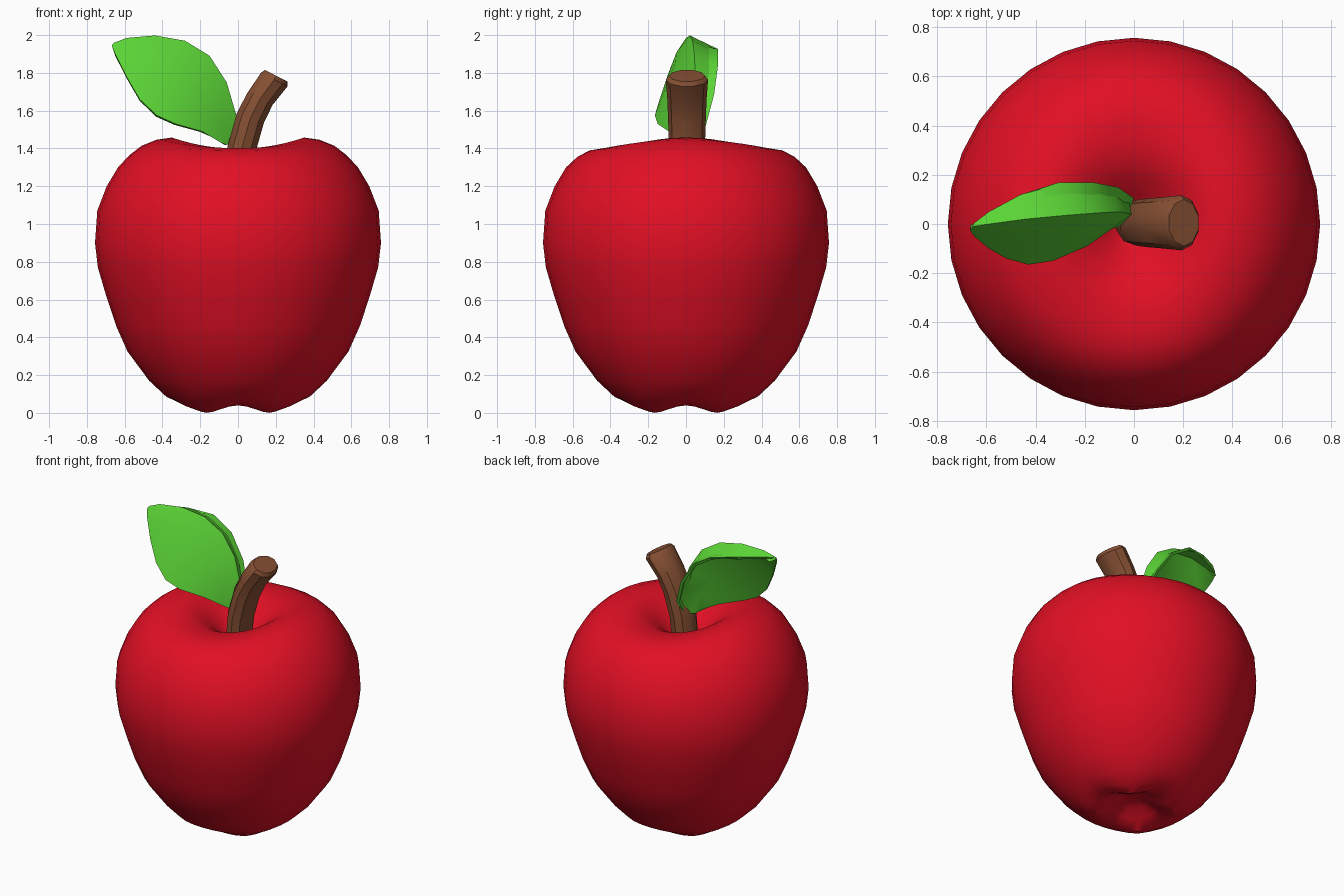
import bpy, bmesh, math
from mathutils import Vector

if "Cube" in bpy.data.objects:
    bpy.data.objects.remove(bpy.data.objects["Cube"])


def material(name, rgb):
    m = bpy.data.materials.new(name)
    m.diffuse_color = (*rgb, 1)
    m.use_nodes = True
    m.node_tree.nodes["Principled BSDF"].inputs["Base Color"].default_value = m.diffuse_color
    return m


red = material("apple red", (0.76, 0.005, 0.018))
brown = material("stem brown", (0.24, 0.08, 0.033))
green = material("leaf green", (0.105, 0.66, 0.037))


def make_object(name, verts, faces, mat, angle):
    me = bpy.data.meshes.new(name)
    me.from_pydata(verts, [], faces)
    bm = bmesh.new()
    bm.from_mesh(me)
    bmesh.ops.remove_doubles(bm, verts=bm.verts, dist=0.0005)
    bmesh.ops.recalc_face_normals(bm, faces=bm.faces)
    bm.to_mesh(me)
    bm.free()
    me.materials.append(mat)
    ob = bpy.data.objects.new(name, me)
    bpy.context.collection.objects.link(ob)
    bpy.ops.object.select_all(action='DESELECT')
    bpy.context.view_layer.objects.active = ob
    ob.select_set(True)
    bpy.ops.object.shade_smooth_by_angle(angle=math.radians(angle))
    return ob


def grid_faces(rows, cols, wrap):
    return [(i * cols + j, i * cols + (j + 1) % cols,
             (i + 1) * cols + (j + 1) % cols, (i + 1) * cols + j)
            for i in range(rows - 1) for j in range(cols if wrap else cols - 1)]


# Apple body: turned profile with a saddle-shaped rim and four bottom lobes
profile = [(0, .10), (.09, .09), (.16, .05), (.235, .02), (.30, .036), (.38, .08),
           (.47, .17), (.585, .325), (.645, .46), (.695, .61), (.742, .77),
           (.757, .90), (.745, 1.07), (.695, 1.2), (.635, 1.3), (.575, 1.36),
           (.51, 1.402), (.43, 1.424), (.35, 1.428), (.27, 1.405), (.19, 1.355),
           (.12, 1.29), (.06, 1.24), (0, 1.22)]
SEG = 32
verts = []
for r, z in profile:
    for k in range(SEG):
        a = 2 * math.pi * k / SEG
        if z < 0.3:
            w = max(0, 1 - abs(r - .24) / .2)
            dz = .02 * w * math.cos(4 * a)
        else:
            w = max(0, 1 - abs(r - .36) / .25) if z > 1.25 else 0
            dz = .031 * w * math.cos(2 * a)
        verts.append((r * math.cos(a), r * math.sin(a), z + dz))
make_object("apple_body", verts, grid_faces(len(profile), SEG, True), red, 40)

# Stem: bent tube of oval rings (x, z, tilt, x radius, y radius), with a softened end
rings = [(0.0, 1.2, 5, .08, .09), (.02, 1.4, 12, .08, .095), (.065, 1.56, 20, .08, .1),
         (.115, 1.66, 24, .078, .104), (.192, 1.765, 27, .083, .112),
         (.202, 1.785, 27, .07, .095)]
N = 10
verts = []
for x, z, tilt, rx, ry in rings:
    t = math.radians(tilt)
    for k in range(N):
        a = 2 * math.pi * (k + .5) / N
        u = rx * math.cos(a)
        verts.append((x + u * math.cos(t), .005 + ry * math.sin(a), z - u * math.sin(t)))
faces = grid_faces(len(rings), N, True)
faces += [tuple(range(N)), tuple(range(len(verts) - N, len(verts)))]
make_object("stem", verts, faces, brown, 35)

# Leaf: stations from base to tip, each lower edge, midrib, crest, curled upper edge
stations = [
    [(-.09, -.02, 1.43), (-.06, -.01, 1.42), (-.03, .02, 1.42), (-.03, .04, 1.40)],
    [(-.19, -.09, 1.49), (-.09, -.02, 1.56), (-.01, .04, 1.58), (-.02, .10, 1.52)],
    [(-.33, -.15, 1.53), (-.18, -.045, 1.69), (-.06, .05, 1.75), (-.08, .14, 1.68)],
    [(-.43, -.165, 1.575), (-.29, -.055, 1.79), (-.15, .045, 1.89), (-.18, .16, 1.83)],
    [(-.52, -.14, 1.66), (-.40, -.055, 1.86), (-.28, .035, 1.97), (-.31, .16, 1.91)],
    [(-.59, -.10, 1.78), (-.52, -.05, 1.91), (-.44, .02, 1.998), (-.46, .12, 1.95)],
    [(-.65, -.05, 1.90), (-.63, -.03, 1.94), (-.59, .0, 1.985), (-.59, .05, 1.96)],
    [(-.667, -.025, 1.94), (-.665, -.02, 1.95), (-.655, -.01, 1.96), (-.655, 0, 1.955)]]
front = [Vector(p) for s in stations for p in s]
R, C = len(stations), 4
sheet = grid_faces(R, C, False)

# Thicken towards the hollow back, thinner at the rim
back = []
for i, p in enumerate(front):
    row, col = divmod(i, C)
    along = front[min(row + 1, R - 1) * C + col] - front[max(row - 1, 0) * C + col]
    across = front[row * C + min(col + 1, C - 1)] - front[row * C + max(col - 1, 0)]
    n = along.cross(across).normalized()
    if n.dot(Vector((.3, 1, -.6))) < 0:
        n = -n
    thick = (.02 if col in (0, 3) else .04) * (.5 if row in (0, R - 1) else 1)
    back.append(p + n * thick)
off = len(front)
loop = ([j for j in range(C)] + [i * C + C - 1 for i in range(1, R)]
        + [(R - 1) * C + j for j in range(C - 2, -1, -1)]
        + [i * C for i in range(R - 2, 0, -1)])
rim = [(a, b, b + off, a + off) for a, b in zip(loop, loop[1:] + loop[:1])]
faces = sheet + [tuple(v + off for v in reversed(f)) for f in sheet] + rim
make_object("leaf", [tuple(v) for v in front + back], faces, green, 35)
